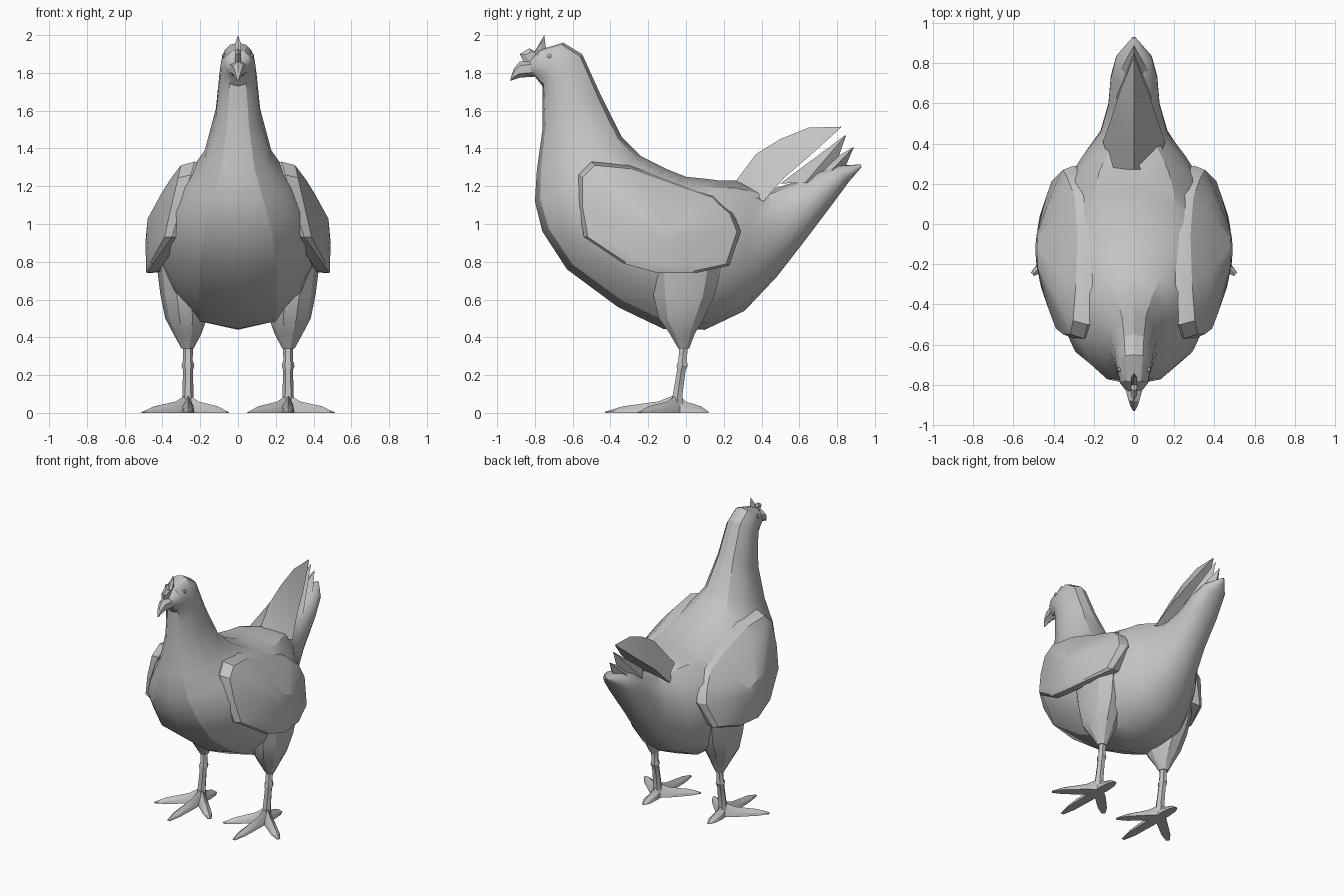
import bpy, bmesh
from math import sin, cos, pi, copysign
from mathutils import Vector

cube = bpy.data.objects.get("Cube")
if cube:
    bpy.data.objects.remove(cube, do_unlink=True)

grey = bpy.data.materials.new("plain grey")
grey.use_nodes = True
COLOUR = (0.55, 0.55, 0.55, 1)
grey.diffuse_color = COLOUR
grey.node_tree.nodes["Principled BSDF"].inputs["Base Color"].default_value = COLOUR


def loft(name, rings, angle=0.5):
    """Skin a list of equal-length point rings into a closed solid."""
    bm = bmesh.new()
    rows = [[bm.verts.new(p) for p in ring] for ring in rings]
    n = len(rows[0])
    for a, b in zip(rows, rows[1:]):
        for i in range(n):
            j = (i + 1) % n
            bm.faces.new((a[i], a[j], b[j], b[i]))
    bm.faces.new(rows[0])
    bm.faces.new(rows[-1])
    bmesh.ops.recalc_face_normals(bm, faces=bm.faces)
    mesh = bpy.data.meshes.new(name)
    bm.to_mesh(mesh)
    bm.free()
    mesh.materials.append(grey)
    obj = bpy.data.objects.new(name, mesh)
    bpy.context.collection.objects.link(obj)
    bpy.ops.object.select_all(action='DESELECT')
    obj.select_set(True)
    bpy.context.view_layer.objects.active = obj
    bpy.ops.object.shade_smooth_by_angle(angle=angle)
    return obj


def slanted_ring(low, high, width, n=14):
    """Slightly squared oval spanning two points of the side profile."""
    low, high = Vector((0, *low)), Vector((0, *high))
    mid, half = (low + high) / 2, (high - low) / 2
    ring = []
    for i in range(n):
        a = 2 * pi * i / n
        x = width * copysign(abs(sin(a)) ** .85, sin(a))
        ring.append(mid - half * cos(a) + Vector((x, 0, 0)))
    return ring


def level_ring(x, y, z, rx, ry, n=8):
    return [(x + rx * cos(2 * pi * i / n), y + ry * sin(2 * pi * i / n), z)
            for i in range(n)]


# Body, neck, head and lower tail: underside point, upper point, half width
body = [
    ((-.84, 1.79), (-.83, 1.86), .035),
    ((-.80, 1.78), (-.78, 1.92), .07),
    ((-.76, 1.73), (-.65, 1.96), .09),
    ((-.76, 1.64), (-.55, 1.90), .10),
    ((-.76, 1.50), (-.45, 1.68), .12),
    ((-.79, 1.28), (-.34, 1.46), .18),
    ((-.80, 1.12), (-.24, 1.36), .27),
    ((-.76, .96), (-.10, 1.29), .36),
    ((-.63, .76), (0, 1.25), .41),
    ((-.36, .56), (.10, 1.24), .42),
    ((-.12, .445), (.18, 1.23), .40),
    ((.10, .44), (.27, 1.23), .35),
    ((.31, .54), (.36, 1.20), .26),
    ((.48, .72), (.44, 1.18), .17),
    ((.62, .90), (.57, 1.22), .13),
    ((.76, 1.085), (.70, 1.28), .118),
    ((.86, 1.22), (.80, 1.31), .09),
    ((.93, 1.302), (.925, 1.315), .008),
]
loft("body", [slanted_ring(*s) for s in body])

# Beak
beak = [((-.80, 1.78), (-.80, 1.87), .055),
        ((-.88, 1.775), (-.88, 1.86), .03),
        ((-.91, 1.765), (-.91, 1.825), .018),
        ((-.93, 1.757), (-.93, 1.767), .004)]
loft("beak", [slanted_ring(*s, n=6) for s in beak])

# Comb: thin plate on the midline, sharpened at its rim
comb = [(-.85, 1.84), (-.88, 1.90), (-.83, 1.93), (-.80, 1.915),
        (-.75, 2.0), (-.74, 1.92), (-.80, 1.84)]
loft("comb", [[(x, -.80 + (y + .80) * s, 1.89 + (z - 1.89) * s) for y, z in comb]
              for x, s in ((-.016, .6), (0, 1), (.016, .6))])

# Upper tail feathers: ridge point, edge point, half width
upper_tail = [((.27, 1.235), (.275, 1.19), .11),
              ((.37, 1.37), (.41, 1.12), .155),
              ((.50, 1.45), (.52, 1.245), .115),
              ((.65, 1.51), (.66, 1.365), .07),
              ((.82, 1.515), (.82, 1.51), .005)]
loft("upper_tail", [[(0, *r), (w, *e), (-w, *e)] for r, e, w in upper_tail])

# Pointed feathers above the lower tail: high base, low base, tip, half width
spikes = [((.50, 1.215), (.76, 1.22), (.85, 1.475), .09),
          ((.64, 1.26), (.80, 1.20), (.89, 1.41), .095)]
for k, (high, low, tip, w) in enumerate(spikes):
    mid = ((high[0] + low[0]) / 2, (high[1] + low[1]) / 2)
    base = [(0, *high), (w, *mid), (0, *low), (-w, *mid)]
    end = [Vector((0, *tip)).lerp(Vector(p), .02) for p in base]
    loft(f"tail_feather_{k + 1}", [base, end])

# Wing outline: y, z, x
wing = [(-.50, 1.33, .23), (-.30, 1.31, .21), (-.05, 1.22, .20),
        (.15, 1.15, .22), (.25, 1.06, .27), (.29, .96, .30),
        (.23, .78, .38), (.05, .74, .46), (-.15, .74, .485),
        (-.33, .79, .45), (-.54, .93, .35), (-.57, 1.10, .30),
        (-.57, 1.26, .25)]


def wing_ring(side, inset, bulge, push=0):
    cy, cz, cx = -.13, .95, .49
    return [(side * (x + (cx - x) * bulge - push),
             y + (cy - y) * inset, z + (cz - z) * inset) for y, z, x in wing]


def toe(name, ankle, tip):
    """Flat-bottomed toe with a ridge on top."""
    a, b = Vector(ankle), Vector(tip)
    across = (b - a).normalized().cross(Vector((0, 0, 1)))
    rings = []
    for t, h, w in ((0, .10, .03), (.27, .06, .036), (.75, .035, .03), (1, .006, .012)):
        p = a.lerp(b, t)
        top = Vector((0, 0, h))
        rings.append([p - across * w, p + across * w,
                      p + across * w * .8 + top * .5, p + top,
                      p - across * w * .8 + top * .5])
    loft(name, rings)


for side, label in ((1, "left"), (-1, "right")):
    # Wing
    loft(label + "_wing", [wing_ring(side, .04, 0, .06), wing_ring(side, 0, 0),
                           wing_ring(side, .05, .28), wing_ring(side, .25, .5),
                           wing_ring(side, .45, .68), wing_ring(side, .8, .96)])
    # Thigh
    thigh = [(.30, 0, .78, .13, .20), (.285, -.01, .62, .125, .17),
             (.275, -.025, .50, .11, .125), (.268, -.02, .42, .075, .07),
             (.267, -.012, .34, .032, .03)]
    loft(label + "_thigh", [level_ring(side * x, y, z, rx, ry, 10)
                            for x, y, z, rx, ry in thigh])
    # Shank with its joint bulge
    shank = [(-.012, .36, .027), (-.018, .28, .025), (-.02, .25, .034),
             (-.025, .225, .026), (-.045, .09, .03), (-.045, .03, .034)]
    loft(label + "_shank", [level_ring(side * .265, y, z, r, r, 6)
                            for y, z, r in shank])
    # Toes
    ankle = (side * .265, -.045, 0)
    for part, x, y in (("middle", .265, -.43), ("outer", .505, -.25),
                       ("inner", .055, -.25), ("hind", .265, .12)):
        toe(f"{label}_{part}_toe", ankle, (side * x, y, 0))
    # Eye
    eye = [[(side * x, -.725 + r * cos(a), 1.89 + r * sin(a))
            for a in (2 * pi * i / 8 for i in range(8))]
           for x, r in ((.06, .012), (.08, .012), (.084, .006))]
    loft(label + "_eye", eye)
